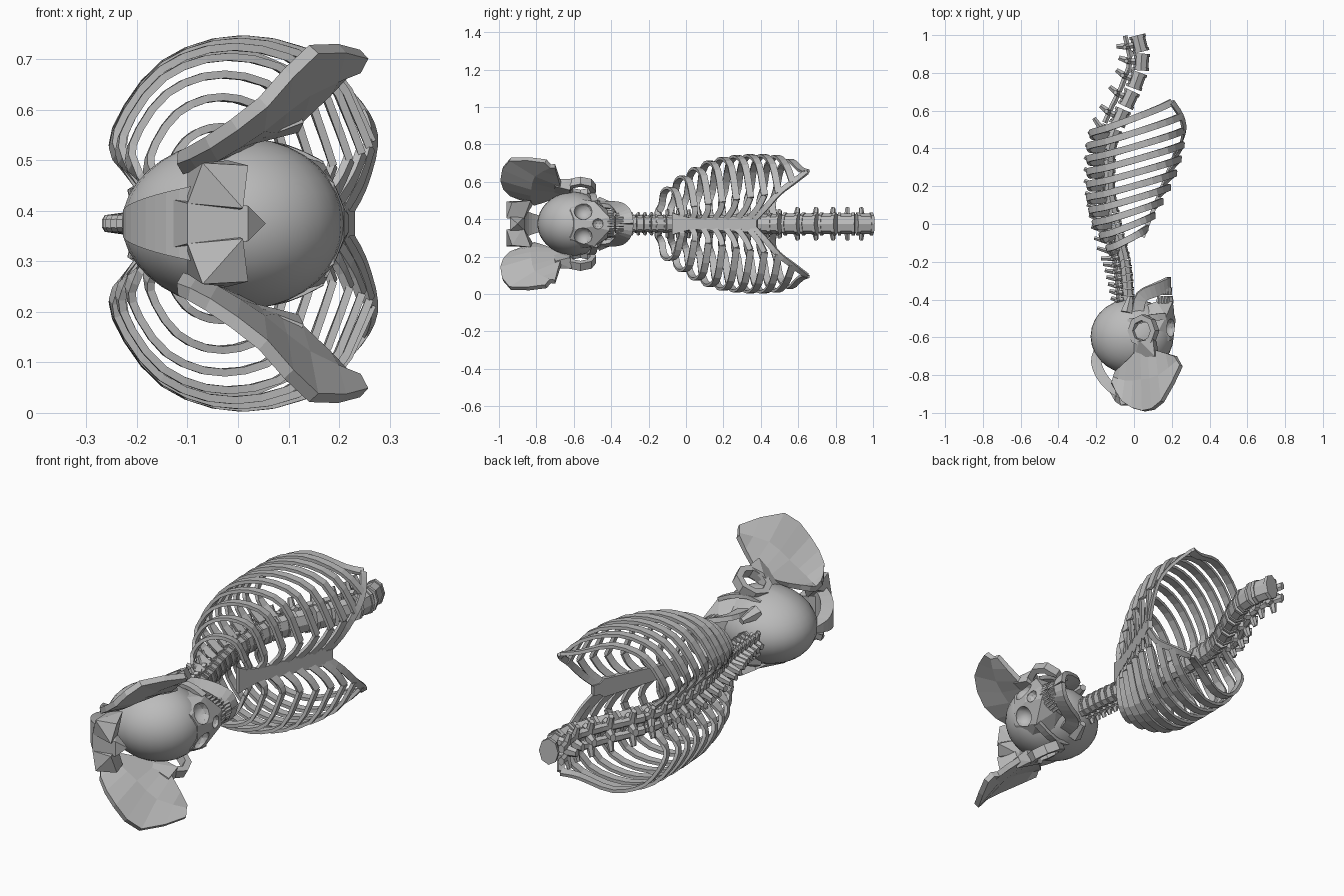
import bpy, bmesh, math
from mathutils import Vector, Matrix

cube = bpy.data.objects.get("Cube")
if cube:
    bpy.data.objects.remove(cube)

MID = 0.375  # height of the symmetry plane; all parts are built around it

bone = bpy.data.materials.new("bone grey")
bone.use_nodes = True
bone.diffuse_color = (0.5, 0.5, 0.5, 1)
bone.node_tree.nodes["Principled BSDF"].inputs["Base Color"].default_value = (0.5, 0.5, 0.5, 1)


def finish(name, bm, mirror=True):
    bmesh.ops.recalc_face_normals(bm, faces=bm.faces[:])
    mesh = bpy.data.meshes.new(name)
    bm.to_mesh(mesh)
    bm.free()
    mesh.materials.append(bone)
    obj = bpy.data.objects.new(name, mesh)
    obj.location.z = MID
    bpy.context.collection.objects.link(obj)
    if mirror:
        mod = obj.modifiers.new("Mirror", 'MIRROR')
        mod.use_axis = (False, False, True)
        mod.use_mirror_merge = False
    return obj


def spline(points, steps=3, closed=False):
    pts = [Vector(p) for p in points]
    n = len(pts)
    get = (lambda i: pts[i % n]) if closed else (lambda i: pts[max(0, min(n - 1, i))])
    out = []
    for i in range(n if closed else n - 1):
        a, b, c, d = get(i - 1), get(i), get(i + 1), get(i + 2)
        for s in range(steps):
            u = s / steps
            out.append((b * 2 + (c - a) * u + (a * 2 - b * 5 + c * 4 - d) * u * u
                        + (b * 3 - a - c * 3 + d) * u ** 3) / 2)
    return out if closed else out + [pts[-1]]


def sweep(name, points, width, thick, closed=False, hub=None, mirror=True, steps=3):
    """Flat strip along a path; its thin side points away from the body axis or hub."""
    path = spline(points, steps, closed)
    n = len(path)
    bm = bmesh.new()
    rings = []
    for i, p in enumerate(path):
        ahead = path[(i + 1) % n] if closed else path[min(i + 1, n - 1)]
        back = path[i - 1] if closed else path[max(i - 1, 0)]
        tangent = (ahead - back).normalized()
        out = p - Vector(hub) if hub else Vector((p.x, 0, p.z))
        out = (out - tangent * out.dot(tangent)).normalized()
        across = tangent.cross(out)
        w = width(i / (n - 1)) if callable(width) else width
        rings.append([bm.verts.new(p + across * w / 2 * a + out * thick / 2 * b)
                      for a, b in ((-1, -1), (1, -1), (1, 1), (-1, 1))])
    for i in range(n if closed else n - 1):
        r, s = rings[i], rings[(i + 1) % n]
        for k in range(4):
            m = (k + 1) % 4
            bm.faces.new((r[k], r[m], s[m], s[k]))
    if not closed:
        bm.faces.new(rings[0])
        bm.faces.new(rings[-1])
    return finish(name, bm, mirror)


def hull(name, points, both=False):
    """Convex chunk; both=True spans the symmetry plane, otherwise it is mirrored."""
    bm = bmesh.new()
    for x, y, w in points:
        for side in ((1, -1) if both else (1,)):
            bm.verts.new((x, y, w * side))
    found = bmesh.ops.convex_hull(bm, input=bm.verts[:])
    bmesh.ops.delete(bm, geom=list(set(found["geom_interior"])), context='VERTS')
    return finish(name, bm, not both)


def bar(bm, a, b, ra, rb, segments=6):
    a, b = Vector(a), Vector(b)
    turn = (b - a).to_track_quat('Z', 'Y').to_matrix().to_4x4()
    bmesh.ops.create_cone(bm, cap_ends=True, segments=segments, radius1=ra, radius2=rb,
                          depth=(b - a).length, matrix=Matrix.Translation((a + b) / 2) @ turn)


# Spine: curve in the symmetry plane
spine = spline([(-.03, -.42, 0), (-.05, -.2, 0), (-.1, 0, 0), (-.135, .2, 0), (-.13, .4, 0),
                (-.08, .55, 0), (-.01, .7, 0), (.035, .83, 0), (.035, .92, 0), (.015, 1, 0)], 6)


def spine_at(y):
    for a, b in zip(spine, spine[1:]):
        if y <= b.y:
            return a.lerp(b, (y - a.y) / (b.y - a.y))
    return spine[-1]


def vertebra(name, y, r, h, back, side, drop):
    p = spine_at(y)
    t = (spine_at(y + .03) - spine_at(y - .03)).normalized()
    rear = Vector((-t.y, t.x, 0))
    lateral = Vector((0, 0, 1))
    bm = bmesh.new()
    bar(bm, p - t * h * .45, p + t * h * .45, r * .94, r * .94, 8)
    for end in (-1, 1):
        bar(bm, p + t * h * end * .32, p + t * h * end / 2, r * 1.05, r * 1.05, 8)
    arch = p + rear * r * 1.5
    bar(bm, arch, p + rear * back + t * drop, r * .5, r * .32)
    for s in (-1, 1):
        root = arch + lateral * s * r * .5
        bar(bm, p + rear * r * .7 + lateral * s * r * .6, root, r * .42, r * .42)
        bar(bm, root, arch + rear * r * .4 + lateral * s * side, r * .45, r * .28)
        bar(bm, root - t * h * .65, root + t * h * .65, r * .4, r * .34)
    for v in bm.verts:
        v.co.z *= 1.4
    finish(name, bm, False)


for k in range(7):
    vertebra(f"neck_vertebra_{k + 1}", -.4 + .038 * k, .034, .036, .09 + .005 * k, .04, .015)
for k in range(12):
    vertebra(f"chest_vertebra_{k + 1}", -.14 + .056 * k, .033 + .0006 * k, .054, .125, .052, .045)
for k in range(5):
    vertebra(f"lumbar_vertebra_{k + 1}", .565 + .0975 * k, .042, .09, .12, .06, .015)


# Rib cage
def breast_x(y):
    return .05 + .39 * (y + .06)


def rib_front(i):
    late = max(0, i - 7)
    return Vector((.06 + .205 * math.sin(min(1, i / 7) * math.pi / 2) - .016 * late ** 2,
                   -.03 + .075 * i, .08 + .012 * i + late * .045))


half_widths = (.19, .25, .295, .33, .35, .36, .365, .365, .36, .34)
for i, wide in enumerate(half_widths):
    y = -.14 + .068 * i
    head = spine_at(y)
    rear = max(-.24, -.14 - .035 * i, head.x - .115)
    front = rib_front(i)
    depth, fall = front.x - rear, front.y - y
    path = [(head.x - .02, y, .03), (rear + .015, y - .01, wide * .32), (rear, y + .01, wide * .52)]
    for f, d, w in ((.19, .2, .87), (.5, .48, 1), (.83, .8, .86)):
        path.append((rear + depth * f, y + fall * d, wide * w))
    path.append(front)
    sweep(f"rib_{i + 1}", path, .036, .015)
    if i < 7:
        sy = -.03 + .06 * i
        end = Vector((breast_x(sy), sy, .02))
        sweep(f"rib_cartilage_{i + 1}", [front, front.lerp(end, .5) + Vector((.008, .01, 0)), end],
              .03, .015)

sweep("costal_margin", [(breast_x(.36), .36, .02), (.245, .42, .08)] + [rib_front(i) for i in (7, 8, 9)],
      .03, .014)
sweep("breastbone", [(breast_x(y), y, 0) for y in (-.07, -.02, .05, .15, .25, .33, .38)],
      lambda u: .12 - .2 * u if u < .3 else (.06 + .05 * (u - .3) if u < .85 else .05),
      .022, mirror=False)

# Skull
bm = bmesh.new()
bmesh.ops.create_uvsphere(bm, u_segments=28, v_segments=18, radius=1)
for v in bm.verts:
    x, y, w = v.co
    w *= 1 + .06 * x - .08 * max(0, y)
    v.co = (-.01 + .22 * x, -.595 + .2 * y, .17 * w)
cranium = finish("cranium", bm, False)

face = hull("face", [(.19, -.62, .08), (.1, -.62, .14), (.21, -.6, .03), (.22, -.51, .015),
                     (.17, -.49, .12), (.06, -.5, .13), (.205, -.41, .035), (.12, -.41, .07),
                     (.04, -.44, .065)], both=True)

# Eye and nose openings
bm = bmesh.new()
for spot, size in (((.2, -.55, .068), .05), ((.2, -.55, -.068), .05), ((.22, -.47, 0), .03)):
    bmesh.ops.create_icosphere(bm, subdivisions=2, radius=size, matrix=Matrix.Translation(spot))
cutter = finish("opening_cutter", bm, False)
cutter.hide_render = True
for part in (cranium, face):
    cut = part.modifiers.new("Openings", 'BOOLEAN')
    cut.operation = 'DIFFERENCE'
    cut.object = cutter
    bpy.context.view_layer.update()
    solid = bpy.data.meshes.new_from_object(part.evaluated_get(bpy.context.evaluated_depsgraph_get()))
    part.modifiers.clear()
    part.data = solid
cutter.hide_viewport = True
bpy.ops.object.select_all(action='DESELECT')
cranium.select_set(True)
bpy.context.view_layer.objects.active = cranium
bpy.ops.object.shade_smooth_by_angle(angle=math.radians(35))

sweep("cheek_arch", [(.165, -.49, .115), (.1, -.495, .145), (.03, -.51, .155), (-.03, -.52, .14)], .035, .018)
sweep("jaw", [(.185, -.32, 0), (.17, -.325, .045), (.11, -.35, .08), (.04, -.385, .1),
              (.02, -.46, .105), (.015, -.53, .105)], lambda u: .08 - .025 * u, .022)
hull("skull_base", [(-.09, -.44, .06), (.06, -.43, .05), (-.06, -.47, .12), (.04, -.46, .11),
                    (-.03, -.4, .035), (-.08, -.48, .02)], both=True)
bm = bmesh.new()
bar(bm, (-.04, -.47, .11), (-.02, -.385, .095), .035, .015)
finish("ear_process", bm)
bm = bmesh.new()
for k in range(7):
    a = .12 + .2 * k
    x, w = .105 + .095 * math.cos(a), .068 * math.sin(a)
    bar(bm, (x, -.42, w), (x, -.382, w), .011, .007, 5)
    bar(bm, (x - .006, -.335, w), (x - .006, -.377, w), .01, .007, 5)
finish("teeth", bm)

# Pelvis: curved blade between the crest and the lower edge
crest = spline([(-.12, -.84, .13), (-.06, -.94, .16), (.05, -.99, .24), (.15, -.94, .345), (.25, -.75, .335)], 2)
edge = spline([(-.1, -.78, .12), (-.03, -.72, .14), (.04, -.66, .175), (.12, -.67, .21), (.22, -.7, .31)], 2)
bm = bmesh.new()
rows = []
for a, b in zip(crest, edge):
    rows.append([bm.verts.new(a.lerp(b, u) - Vector((0, 0, .06 * u * (1 - u)))) for u in (0, .5, 1)])
for r, s in zip(rows, rows[1:]):
    for k in (0, 1):
        bm.faces.new((r[k], r[k + 1], s[k + 1], s[k]))
blade = finish("hip_blade", bm)
plate = blade.modifiers.new("Thickness", 'SOLIDIFY')
plate.thickness = .026
plate.offset = 0
blade.modifiers.move(1, 0)

hull("hip_socket", [(.0, -.71, .15), (.13, -.7, .2), (.11, -.7, .24), (-.01, -.62, .15),
                    (.12, -.62, .18), (.1, -.61, .24), (.03, -.62, .22)])
ring = []
for k in range(8):
    a = k * math.pi / 4
    ring.append((.05 + .06 * math.cos(a), -.565 + .07 * math.sin(a), .19 + .035 * math.cos(a)))
sweep("hip_ring", ring, .045, .03, closed=True, hub=(.05, -.565, .19), steps=1)

# Sacrum and tail
hull("sacrum_wing", [(.01, -.96, .03), (.02, -.93, .115), (-.07, -.96, .12), (-.1, -.94, .04),
                     (-.02, -.83, .125), (-.1, -.82, .1), (-.02, -.87, .02)])
hull("sacrum_body", [(.055, -.9, 0), (.02, -.94, .035), (-.1, -.94, .04), (-.04, -.86, .04),
                     (-.14, -.87, .05)], both=True)
sweep("tail", [(-.06, -.9, 0), (-.125, -.86, 0), (-.175, -.8, 0), (-.2, -.73, 0), (-.185, -.67, 0)],
      lambda u: .16 - .14 * u, .055, hub=(.1, -.6, 0), mirror=False)
